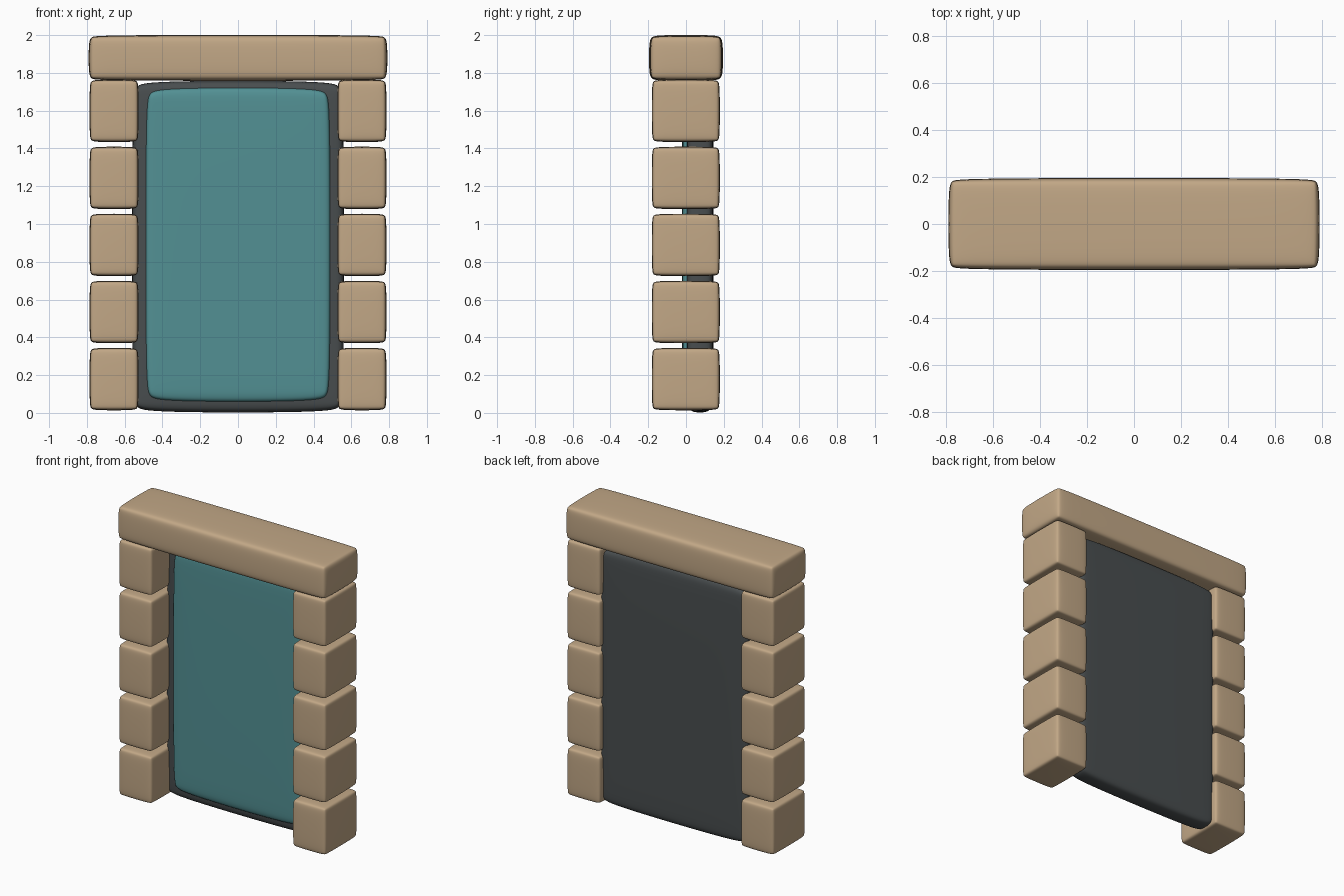
import bpy
import bmesh
from math import copysign

default = bpy.data.objects.get("Cube")
if default:
    bpy.data.objects.remove(default, do_unlink=True)


def make_material(name, colour):
    mat = bpy.data.materials.new(name)
    mat.use_nodes = True
    mat.diffuse_color = (*colour, 1)
    bsdf = mat.node_tree.nodes["Principled BSDF"]
    bsdf.inputs["Base Color"].default_value = (*colour, 1)
    bsdf.inputs["Roughness"].default_value = 0.8
    return mat


sandstone = make_material("sandstone", (0.54, 0.39, 0.24))
teal = make_material("teal", (0.085, 0.28, 0.295))
charcoal = make_material("charcoal", (0.066, 0.075, 0.078))


def soft_box(name, low, high, bevel, material):
    """Box between two corners, with a bevel width per axis, softened by subdivision."""
    half = [(h - l) / 2 for l, h in zip(low, high)]
    bm = bmesh.new()
    bmesh.ops.create_cube(bm, size=2)
    unit = 0.2
    bmesh.ops.bevel(bm, geom=bm.edges[:], offset=unit, offset_type='OFFSET',
                    segments=2, profile=0.5, affect='EDGES')
    # Stretch the rounded shell so each axis gets its own bevel width
    for v in bm.verts:
        for i in range(3):
            inset = (1 - abs(v.co[i])) / unit * bevel[i]
            v.co[i] = copysign(half[i] - inset, v.co[i])
    for f in bm.faces:
        f.smooth = True
    mesh = bpy.data.meshes.new(name)
    bm.to_mesh(mesh)
    bm.free()
    mesh.materials.append(material)
    obj = bpy.data.objects.new(name, mesh)
    obj.location = [(l + h) / 2 for l, h in zip(low, high)]
    bpy.context.collection.objects.link(obj)
    sub = obj.modifiers.new("soften", 'SUBSURF')
    sub.levels = sub.render_levels = 3
    return obj


# Stacked stone blocks on both sides
for side, sign in (("left", 1), ("right", -1)):
    for row in range(5):
        z = 0.013 + row * 0.355
        x = sorted((sign * 0.525, sign * 0.787))
        soft_box(f"{side}_block_{row + 1}", (x[0], -0.182, z),
                 (x[1], 0.18, z + 0.332), (0.03, 0.03, 0.03), sandstone)

# Lintel across the top
soft_box("lintel", (-0.792, -0.197, 1.757), (0.792, 0.197, 2.002),
         (0.045, 0.045, 0.04), sandstone)

# Dark backing slab and the panel set into its front
soft_box("backing_slab", (-0.562, 0.0, 0.0), (0.562, 0.147, 1.76),
         (0.07, 0.03, 0.1), charcoal)
soft_box("front_panel", (-0.492, -0.022, 0.055), (0.492, 0.07, 1.725),
         (0.065, 0.02, 0.11), teal)
